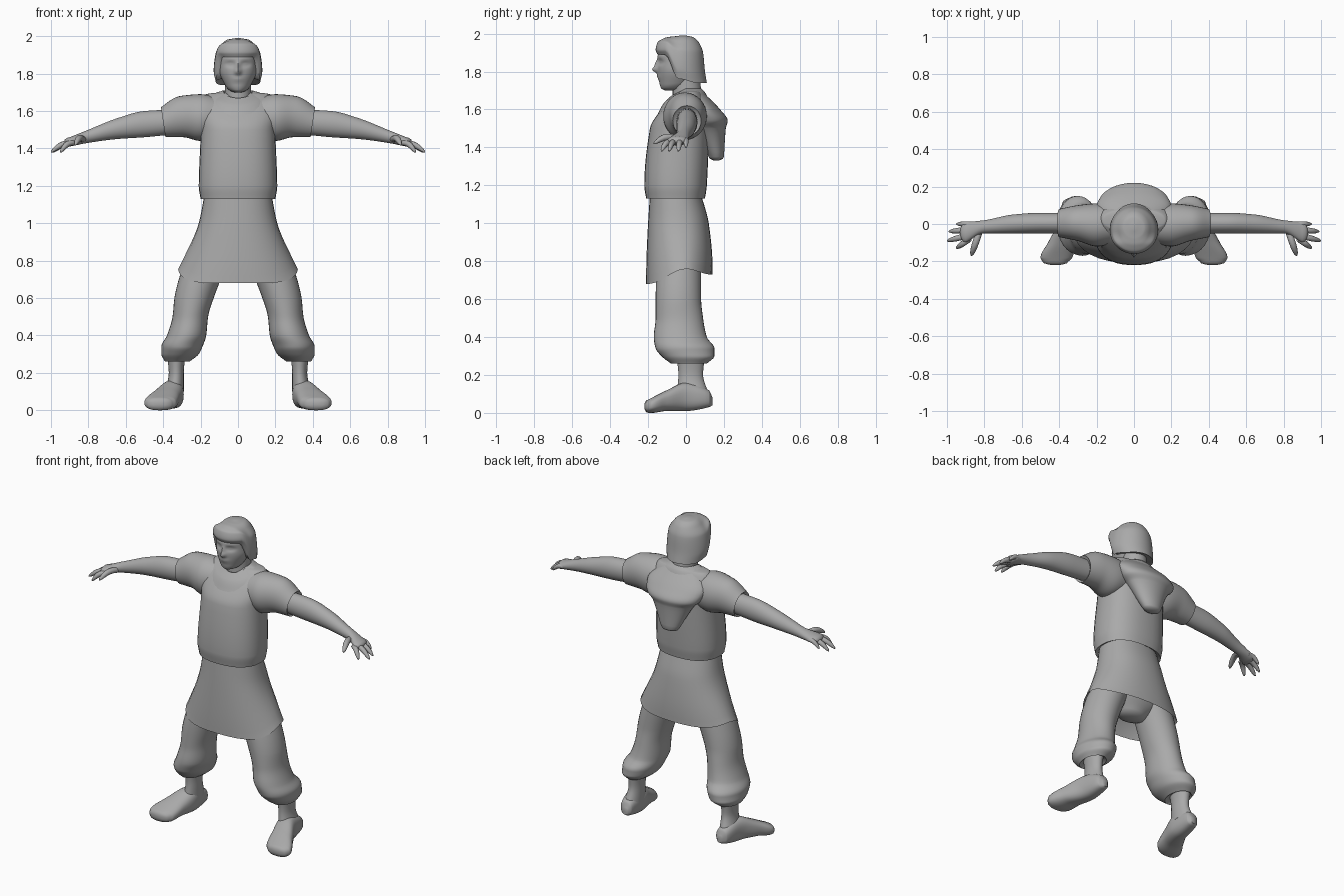
import bpy, bmesh
from math import sin, cos, pi, exp, copysign, radians
from mathutils import Vector

cube = bpy.data.objects.get("Cube")
if cube:
    bpy.data.objects.remove(cube)

grey = bpy.data.materials.new("plain_grey")
grey.use_nodes = True
grey.diffuse_color = (.4, .4, .4, 1)
grey.node_tree.nodes["Principled BSDF"].inputs["Base Color"].default_value = grey.diffuse_color


def skin(name, rows):
    """Bridge equal rows of points into a capped, smooth-shaded tube."""
    bm = bmesh.new()
    loops = [[bm.verts.new(point) for point in row] for row in rows]
    for a, b in zip(loops, loops[1:]):
        for i in range(len(a)):
            bm.faces.new((a[i - 1], a[i], b[i], b[i - 1]))
    bm.faces.new(loops[0])
    bm.faces.new(loops[-1])
    bmesh.ops.recalc_face_normals(bm, faces=bm.faces)
    mesh = bpy.data.meshes.new(name)
    bm.to_mesh(mesh)
    bm.free()
    mesh.materials.append(grey)
    ob = bpy.data.objects.new(name, mesh)
    bpy.context.collection.objects.link(ob)
    bpy.ops.object.select_all(action='DESELECT')
    ob.select_set(True)
    bpy.context.view_layer.objects.active = ob
    bpy.ops.object.shade_smooth_by_angle(angle=radians(50))


def skin_pair(name, rows):
    """The same tube on the left and, mirrored, on the right."""
    skin("left_" + name, rows)
    skin("right_" + name, [[Vector((-p.x, p.y, p.z)) for p in row] for row in rows])


def refine(rings, steps):
    """Smooth in-between rings that never overshoot the given ones."""
    def rates(a, b):
        return [(q - p) / (b[0] - a[0]) for p, q in zip(a, b)]

    rise = [rates(a, b) for a, b in zip(rings, rings[1:])]
    slopes = [rise[0]]
    for before, after in zip(rise, rise[1:]):
        slopes.append([2 * p * q / (p + q) if p * q > 0 else 0 for p, q in zip(before, after)])
    slopes.append(rise[-1])
    out = []
    for k in range(len(rings) - 1):
        span = rings[k + 1][0] - rings[k][0]
        for step in range(steps):
            t = step / steps
            ease = t * t * (3 - 2 * t)
            out.append([p + (q - p) * ease + span * t * (1 - t) * (m * (1 - t) - n * t)
                        for p, q, m, n in zip(rings[k], rings[k + 1], slopes[k], slopes[k + 1])])
    return out + [list(rings[-1])]


def loft(name, rings, axis='z', tip=0, count=32, power=1, steps=6, warp=None, pair=False):
    """Rings are (place on axis, min u, max u, min v, max v).
    A positive tip rounds the last end, a negative one hollows it like a hem."""
    rows = []
    ahead = copysign(tip, tip * (rings[-1][0] - rings[-2][0]))
    sections = [(ring, 1, 0) for ring in refine(rings, steps)]
    if tip:
        sections += [(rings[-1], cos(a), ahead * sin(a)) for a in map(radians, (30, 60, 80))]
    for (h, u0, u1, v0, v1), scale, shift in sections:
        row = []
        for i in range(count):
            c, s = cos(2 * pi * i / count), sin(2 * pi * i / count)
            u = (u0 + u1) / 2 + scale * (u1 - u0) / 2 * copysign(abs(c) ** power, c)
            v = (v0 + v1) / 2 + scale * (v1 - v0) / 2 * copysign(abs(s) ** power, s)
            w = h + shift
            point = Vector({'x': (w, u, v), 'y': (u, w, v), 'z': (u, v, w)}[axis])
            row.append(warp(point) if warp else point)
        rows.append(row)
    (skin_pair if pair else skin)(name, rows)


def level(z, half_width, front, back):
    """A horizontal ring centred on the body."""
    return (z, -half_width, half_width, front, back)


def ramp(start, end, value):
    t = min(max((value - start) / (end - start), 0), 1)
    return t * t * (3 - 2 * t)


# Shirt body, hollow at the hem
loft("shirt", [level(1.7, .1, -.02, .06), level(1.69, .17, -.04, .08), level(1.6, .22, -.13, .12),
               level(1.5, .2, -.19, .12), level(1.2, .21, -.22, .11), level(1.13, .2, -.21, .1)],
     tip=-.03, power=.85)


# Short sleeves, cut at a slant
def slant(p):
    p.x += (p.z - 1.54) * .15 * ramp(.2, .4, p.x)
    return p


loft("sleeve", [(.1, -.1, .1, 1.47, 1.67), (.2, -.12, .11, 1.44, 1.69), (.3, -.09, .1, 1.46, 1.68),
                (.4, -.07, .08, 1.46, 1.62)], axis='x', tip=-.02, warp=slant, pair=True)


# Collar sloping from the nape to the chest
def slope(p):
    p.z += min(p.y, 0) / 2
    return p


loft("collar", [level(1.65, .18, -.15, .12), level(1.69, .14, -.12, .1), level(1.71, .08, -.08, .08)],
     tip=-.02, warp=slope)

# Hood hanging on the back
loft("hood", [level(1.7, .1, 0, .08), level(1.6, .2, 0, .18), level(1.54, .18, .02, .22),
              level(1.5, .14, .04, .21), level(1.35, .06, .12, .2)], tip=.02)


# Skirt of the tunic, its hem lowest in front
def skirt_hem(p):
    dip = .08 * ramp(0, -.2, p.y) + .03 * ramp(0, .13, p.y)
    p.z -= dip * ramp(1, .76, p.z)
    return p


loft("skirt", [level(1.15, .18, -.19, .08), level(1, .21, -.2, .12), level(.8, .3, -.21, .14),
               level(.76, .32, -.21, .14)], tip=-.1, power=.9, warp=skirt_hem)

# Hips, baggy trousers gathered below the knee, and shins
loft("hips", [level(.9, .2, -.15, .08), level(.8, .2, -.14, .07), level(.72, .1, -.1, .04)], tip=.03)
loft("trouser_leg", [(.85, .03, .27, -.15, .08), (.6, .13, .34, -.16, .08), (.5, .16, .35, -.16, .09),
                     (.4, .17, .38, -.17, .11), (.34, .19, .41, -.16, .15), (.3, .21, .41, -.13, .15),
                     (.26, .26, .39, -.08, .11)], tip=-.02, pair=True)
loft("shin", [(.3, .28, .38, -.05, .1), (.2, .29, .37, -.04, .09), (.1, .29, .39, -.05, .12)], pair=True)

# Feet, turned outwards
loft("foot", [(.14, .32, .35, .04, .08), (.12, .3, .38, .03, .12), (0, .29, .41, .01, .16),
              (-.1, .31, .46, .01, .12), (-.18, .33, .5, 0, .08), (-.2, .35, .49, 0, .07)],
     axis='y', tip=.02, power=.8, pair=True)

# Bare arms ending in the palms
loft("arm", [(.3, -.05, .06, 1.48, 1.61), (.5, -.05, .06, 1.46, 1.6), (.65, -.05, .05, 1.45, 1.56),
             (.8, -.05, .02, 1.43, 1.5), (.9, -.1, .01, 1.41, 1.46)], axis='x', tip=.03, pair=True)


def finger(name, start, end, radius):
    """A tapered digit, arched at the middle joint."""
    start, end = Vector(start), Vector(end)
    along = (end - start).normalized()
    across = along.cross(Vector((0, 0, 1))).normalized()
    rise = along.cross(across)
    rows = []
    for k in range(8):
        t = sin(k * pi / 15)
        girth = radius * max(1 - t ** 4, .05) ** .5
        middle = start.lerp(end, t) + Vector((0, 0, radius * sin(pi * t)))
        angles = [i * pi / 5 for i in range(10)]
        rows.append([middle + girth * (across * cos(a) + rise * sin(a)) for a in angles])
    skin_pair(name, rows)


# Fingers and thumb
finger("little_finger", (.87, 0, 1.44), (.95, 0, 1.4), .014)
finger("ring_finger", (.88, -.03, 1.43), (.99, -.04, 1.38), .016)
finger("middle_finger", (.88, -.06, 1.43), (1, -.09, 1.38), .016)
finger("index_finger", (.88, -.08, 1.43), (.95, -.13, 1.38), .016)
finger("thumb", (.83, -.05, 1.45), (.87, -.17, 1.42), .018)


# Neck, and head with sculpted features
def features(p):
    def bump(x, z, width, height):
        return exp(-((abs(p.x) - x) / width) ** 2 - ((p.z - z) / height) ** 2)

    if p.y < -.04:
        sockets = bump(.04, 1.85, .025, .014) - bump(.04, 1.85, .015, .007) / 2
        nose = 2 * bump(0, 1.81, .015, .016) + bump(0, 1.84, .011, .02)
        mouth = bump(0, 1.77, .03, .012) - bump(0, 1.77, .03, .003)
        p.y += .015 * sockets - .014 * nose - .008 * mouth
    return p


loft("neck", [level(1.6, .09, -.07, .09), level(1.7, .07, -.07, .08), level(1.8, .07, -.07, .07)])
loft("head", [level(1.7, .02, -.11, 0), level(1.71, .045, -.13, 0), level(1.74, .07, -.14, .03),
              level(1.82, .1, -.15, .07), level(1.88, .1, -.15, .07), level(1.95, .05, -.08, .03)],
     count=64, steps=9, warp=features)


# Bobbed hair with a fringe cut above the brows
def hair_hem(p):
    crown = 1.99
    trim = .02 * ramp(.06, -.03, p.y) + .13 * ramp(-.04, -.11, p.y)
    p.z = crown - (crown - p.z) * (1 - 4 * trim)
    return p


loft("hair", [level(1.99, .01, -.03, 0), level(1.98, .06, -.08, .04), level(1.95, .09, -.12, .07),
              level(1.9, .12, -.15, .09), level(1.8, .13, -.16, .1), level(1.74, .12, -.15, .11)],
     tip=-.02, count=48, warp=hair_hem)
